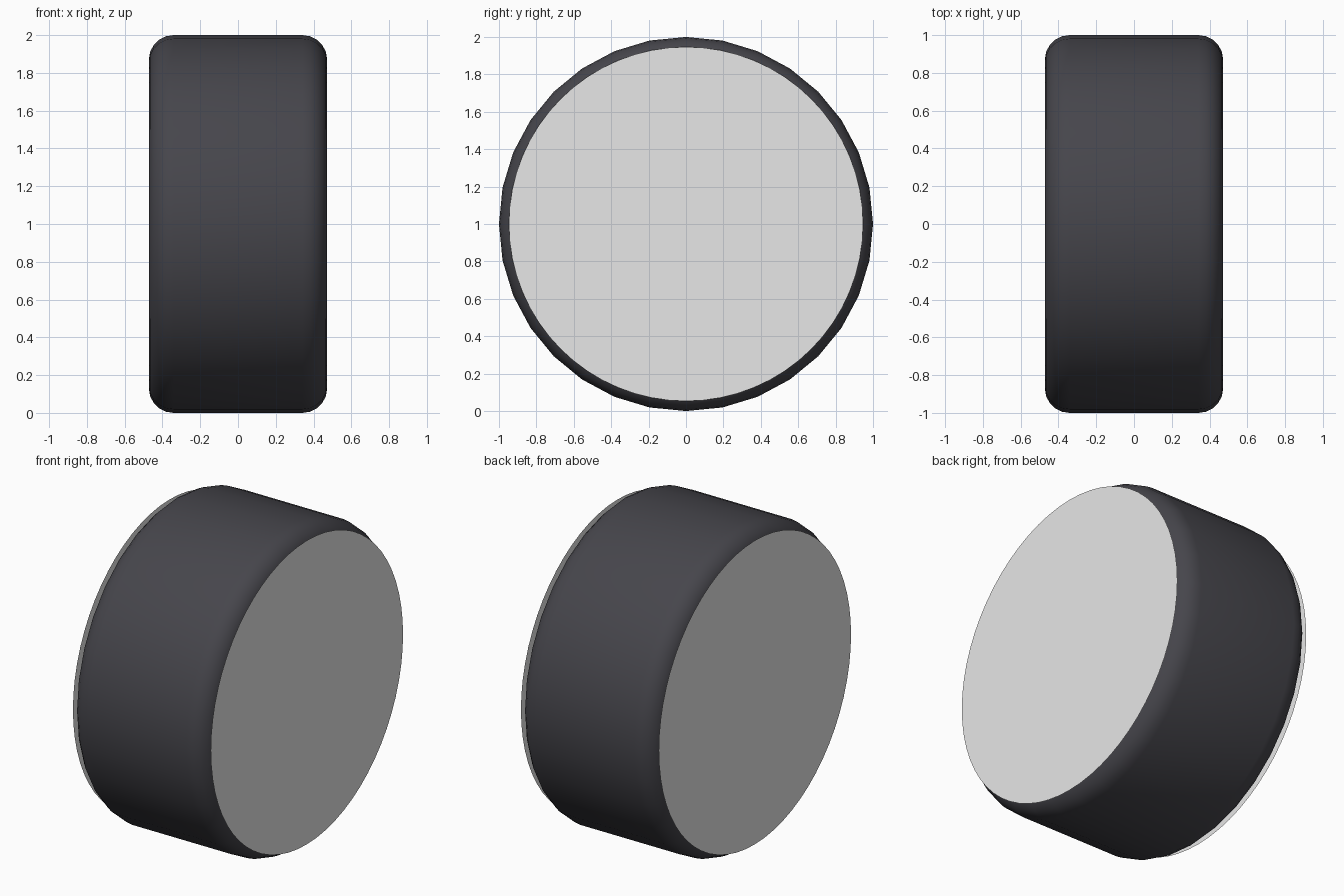
import bpy, bmesh, math
from mathutils import Matrix, Vector

cube = bpy.data.objects.get("Cube")
if cube:
    bpy.data.objects.remove(cube, do_unlink=True)


def make_material(name, rgb):
    mat = bpy.data.materials.new(name)
    mat.use_nodes = True
    mat.diffuse_color = (*rgb, 1)
    mat.node_tree.nodes["Principled BSDF"].inputs["Base Color"].default_value = (*rgb, 1)
    return mat


rubber = make_material("dark rubber", (0.061, 0.060, 0.071))
light_grey = make_material("light grey", (0.8, 0.8, 0.8))

CENTRE = Vector((0, 0, 1))
HALF_WIDTH = 0.472     # sidewall position along the axle
SHOULDER = 0.13        # rounding between tread and sidewall


def add_object(name, bm, mat):
    mesh = bpy.data.meshes.new(name)
    bm.to_mesh(mesh)
    bm.free()
    mesh.materials.append(mat)
    obj = bpy.data.objects.new(name, mesh)
    obj.location = CENTRE
    bpy.context.collection.objects.link(obj)
    return obj


# Tyre: rounded cross-section spun around the axle
def shoulder_arc(side):
    arc = []
    for i in range(6):
        a = math.radians(90 * i / 5)
        arc.append((side * (HALF_WIDTH - SHOULDER + SHOULDER * math.cos(a)),
                    1 - SHOULDER + SHOULDER * math.sin(a)))
    return arc


profile = [(HALF_WIDTH, 0)] + shoulder_arc(1) + shoulder_arc(-1)[::-1] + [(-HALF_WIDTH, 0)]
bm = bmesh.new()
verts = [bm.verts.new((x, 0, r)) for x, r in profile]
edges = [bm.edges.new(pair) for pair in zip(verts, verts[1:])]
bmesh.ops.spin(bm, geom=verts + edges, axis=(1, 0, 0), cent=(0, 0, 0),
               angle=math.tau, steps=32)
bmesh.ops.remove_doubles(bm, verts=bm.verts, dist=0.0005)
bmesh.ops.recalc_face_normals(bm, faces=bm.faces)
tyre = add_object("tyre", bm, rubber)
bpy.ops.object.select_all(action="DESELECT")
tyre.select_set(True)
bpy.context.view_layer.objects.active = tyre
bpy.ops.object.shade_smooth_by_angle(angle=math.radians(40))


# Thin flat discs covering each side
def add_disc(name, side, x, radius):
    bm = bmesh.new()
    bmesh.ops.create_circle(bm, cap_ends=True, segments=64, radius=radius,
                            matrix=Matrix.Translation((side * x, 0, 0))
                            @ Matrix.Rotation(side * math.pi / 2, 4, "Y"))
    add_object(name, bm, light_grey)


for label, side in (("left", 1), ("right", -1)):
    add_disc(label + "_wheel_disc", side, 0.475, 0.947)
    add_disc(label + "_hub_disc", side, 0.479, 0.632)
